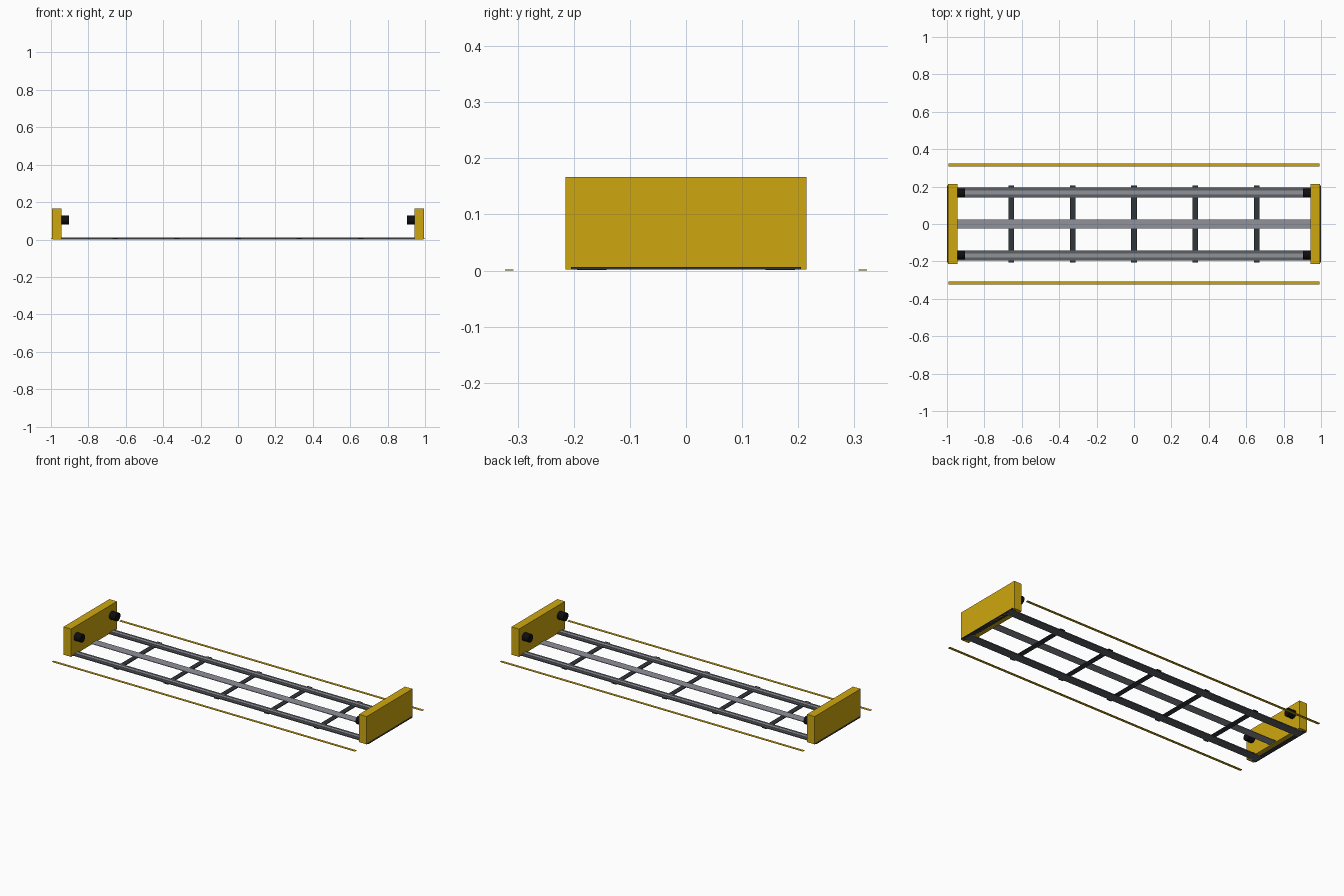
import bpy, math

if "Cube" in bpy.data.objects:
    bpy.data.objects.remove(bpy.data.objects["Cube"])


def material(name, r, g, b):
    m = bpy.data.materials.new(name)
    lin = [((c / 255 + 0.055) / 1.055) ** 2.4 if c > 10 else c / 255 / 12.92 for c in (r, g, b)]
    m.diffuse_color = (*lin, 1)
    m.use_nodes = True
    m.node_tree.nodes["Principled BSDF"].inputs["Base Color"].default_value = m.diffuse_color
    return m


YELLOW = material("safety yellow", 206, 167, 15)
STEEL = material("light steel", 144, 146, 154)
RAIL = material("dark steel", 92, 96, 100)
TIE = material("tie grey", 48, 54, 60)
RUBBER = material("black rubber", 14, 14, 14)


def box(name, x, y, z, mat):
    """Box from (min, max) ranges on each axis."""
    bpy.ops.mesh.primitive_cube_add(size=1, location=[(a + b) / 2 for a, b in (x, y, z)])
    o = bpy.context.object
    o.name = name
    o.scale = [b - a for a, b in (x, y, z)]
    bpy.ops.object.transform_apply(location=False, rotation=False, scale=True)
    o.data.materials.append(mat)
    return o


def around(c, w):
    return (c - w / 2, c + w / 2)


# cross ties, the outer two under the end stops
for i in range(7):
    box("cross_tie", around(-0.985 + i * 0.985 / 3, 0.03), (-0.205, 0.205), (0.002, 0.006), TIE)

# centre strip
box("centre_strip", (-0.95, 0.95), around(0, 0.05), (0.006, 0.0095), STEEL)

for s in (-1, 1):
    # rail with wide foot and narrow head
    box("rail_foot", (-0.99, 0.99), around(s * 0.168, 0.053), (0.001, 0.007), RAIL)
    box("rail_head", (-0.99, 0.99), around(s * 0.168, 0.022), (0.007, 0.0105), STEEL)
    # painted floor line
    box("floor_line", (-0.993, 0.993), around(s * 0.315, 0.016), (0, 0.002), YELLOW)
    # end stop block
    box("end_stop", around(s * 0.969, 0.05), (-0.215, 0.215), (0.002, 0.167), YELLOW)
    # rubber buffers on the inner face
    for t in (-1, 1):
        bpy.ops.mesh.primitive_cylinder_add(
            vertices=16, radius=0.024, depth=0.044,
            location=(s * 0.925, t * 0.165, 0.104), rotation=(0, math.pi / 2, 0))
        o = bpy.context.object
        o.name = "buffer"
        o.data.materials.append(RUBBER)
        bpy.ops.object.shade_smooth_by_angle(angle=math.radians(35))
